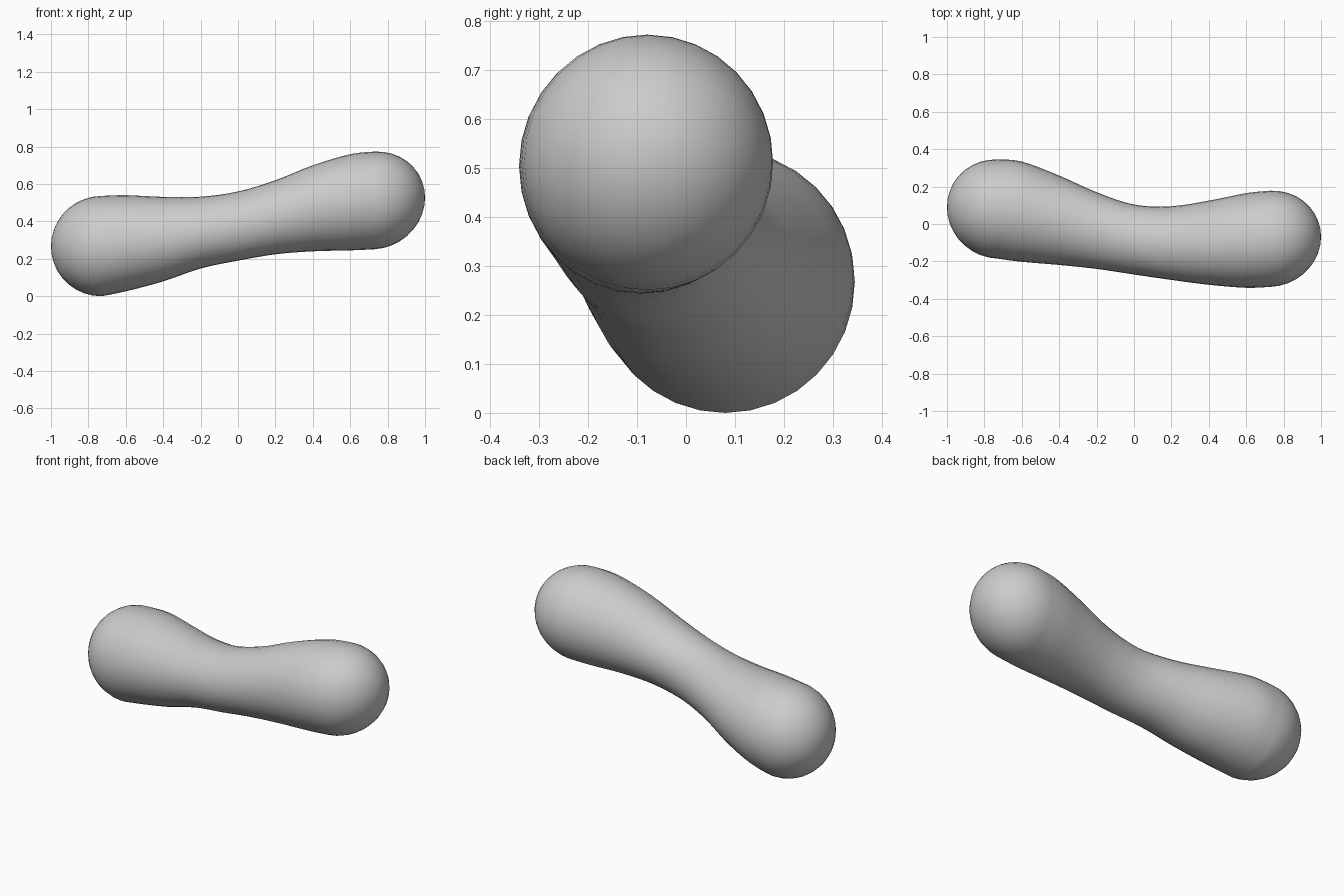
import bpy, bmesh, math

if "Cube" in bpy.data.objects:
    bpy.data.objects.remove(bpy.data.objects["Cube"])

grey = bpy.data.materials.new("light grey")
grey.diffuse_color = (0.6, 0.6, 0.6, 1)
grey.use_nodes = True
grey.node_tree.nodes["Principled BSDF"].inputs["Base Color"].default_value = grey.diffuse_color

SIDES = 32
# Body stations: x, centre y, centre z, half width y, half height z
STATIONS = [
    (-0.73, 0.080, 0.268, 0.265, 0.268),
    (-0.60, 0.066, 0.283, 0.268, 0.257),
    (-0.40, 0.020, 0.305, 0.239, 0.226),
    (-0.20, -0.035, 0.340, 0.205, 0.192),
    (0.00, -0.083, 0.375, 0.187, 0.185),
    (0.20, -0.102, 0.422, 0.197, 0.198),
    (0.40, -0.100, 0.470, 0.225, 0.230),
    (0.60, -0.088, 0.502, 0.253, 0.257),
    (0.73, -0.079, 0.512, 0.257, 0.261),
]


def smooth_between(p0, p1, p2, p3, t):
    """Catmull-Rom blend between stations p1 and p2."""
    return [0.5 * (2 * b + (c - a) * t + (2 * a - 5 * b + 4 * c - d) * t ** 2
                   + (3 * b - a - 3 * c + d) * t ** 3)
            for a, b, c, d in zip(p0, p1, p2, p3)]


def cap(station, tip_x, tip_y, tip_z, steps=9):
    """Rounded end from a station out to its tip, without the pole."""
    x, y, z, w, h = station
    rings = []
    for i in range(1, steps):
        a = math.pi / 2 * i / steps
        s, c = math.sin(a), math.cos(a)
        rings.append((x + (tip_x - x) * s, y + (tip_y - y) * s,
                      z + (tip_z - z) * s, w * c, h * c))
    return rings


# Rings along the whole body
LEFT_TIP, RIGHT_TIP = (-1.0, 0.090, 0.266), (1.0, -0.068, 0.527)
rings = cap(STATIONS[0], *LEFT_TIP)[::-1]
last = len(STATIONS) - 1
for i in range(last):
    pts = [STATIONS[max(0, min(last, i + k))] for k in (-1, 0, 1, 2)]
    rings += [smooth_between(*pts, k / 4) for k in range(4)]
rings.append(STATIONS[-1])
rings += cap(STATIONS[-1], *RIGHT_TIP)

# Skin the rings and close both ends with a pole
bm = bmesh.new()
loops = []
for x, y, z, w, h in rings:
    loops.append([bm.verts.new((x, y + w * math.cos(a), z + h * math.sin(a)))
                  for a in (2 * math.pi * k / SIDES for k in range(SIDES))])
for a, b in zip(loops, loops[1:]):
    for k in range(SIDES):
        n = (k + 1) % SIDES
        bm.faces.new((a[k], a[n], b[n], b[k]))
for tip, loop in ((LEFT_TIP, loops[0]), (RIGHT_TIP, loops[-1])):
    pole = bm.verts.new(tip)
    for k in range(SIDES):
        bm.faces.new((pole, loop[k], loop[(k + 1) % SIDES]))
bmesh.ops.recalc_face_normals(bm, faces=bm.faces)
for f in bm.faces:
    f.smooth = True

mesh = bpy.data.meshes.new("curved_dumbbell_body")
bm.to_mesh(mesh)
bm.free()
mesh.materials.append(grey)
body = bpy.data.objects.new("curved_dumbbell_body", mesh)
bpy.context.collection.objects.link(body)
